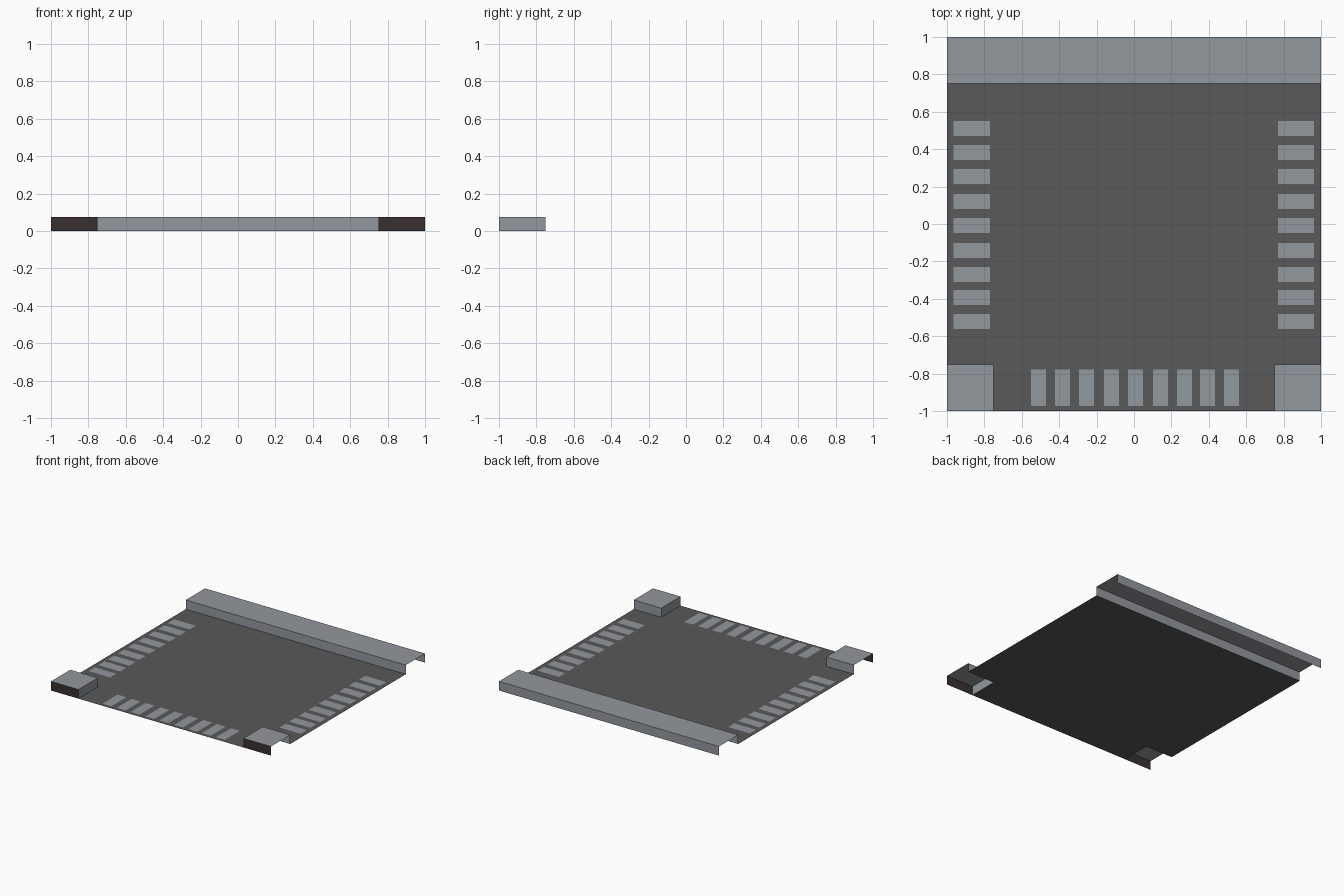
import bpy

if "Cube" in bpy.data.objects:
    bpy.data.objects.remove(bpy.data.objects["Cube"])


def material(name, rgb):
    m = bpy.data.materials.new(name)
    m.diffuse_color = (*rgb, 1)
    m.use_nodes = True
    m.node_tree.nodes["Principled BSDF"].inputs["Base Color"].default_value = m.diffuse_color
    return m


asphalt = material("dark asphalt", (0.100, 0.100, 0.103))
concrete = material("light concrete", (0.290, 0.315, 0.345))
soil = material("dark brown", (0.042, 0.030, 0.030))

H = 0.075   # kerb height
E = 0.75    # kerb inner edge


def make(name, quads, mats):
    """Object from (quad corners, material index) pairs."""
    verts, faces = [], []
    for q, _ in quads:
        faces.append(range(len(verts), len(verts) + 4))
        verts += q
    mesh = bpy.data.meshes.new(name)
    mesh.from_pydata(verts, [], [list(f) for f in faces])
    for m in mats:
        mesh.materials.append(m)
    for p, (_, i) in zip(mesh.polygons, quads):
        p.material_index = i
    ob = bpy.data.objects.new(name, mesh)
    bpy.context.collection.objects.link(ob)
    return ob


def flat(x0, x1, y0, y1, z):
    return [(x0, y0, z), (x1, y0, z), (x1, y1, z), (x0, y1, z)]


def wall(a, b):
    """Vertical kerb face, outward side on the right of a -> b."""
    return [(*a, 0), (*b, 0), (*b, H), (*a, H)]


# Road surface, stopping at the kerbs
make("road", [(flat(-1, 1, -E, E, 0), 0),
              (flat(-E, E, -1, -E, 0), 0)], [asphalt])

# Pavement strip along the back, open at its ends and underneath
make("back_pavement", [(flat(-1, 1, E, 1, H), 0),
                       (wall((-1, E), (1, E)), 0),
                       (wall((1, 1), (-1, 1)), 0)], [concrete])

# Corner pavements, open on the outer side, dark on the front
make("left_corner_pavement", [(flat(-1, -E, -1, -E, H), 0),
                              (wall((-E, -1), (-E, -E)), 0),
                              (wall((-E, -E), (-1, -E)), 0),
                              (wall((-1, -1), (-E, -1)), 1)], [concrete, soil])
make("right_corner_pavement", [(flat(E, 1, -1, -E, H), 0),
                               (wall((E, -E), (E, -1)), 0),
                               (wall((1, -E), (E, -E)), 0),
                               (wall((E, -1), (1, -1)), 1)], [concrete, soil])

# Crosswalk stripes on three sides
centres = [-0.511, -0.382, -0.254, -0.12, 0.008, 0.141, 0.27, 0.393, 0.521]
w, z = 0.04, 0.0015
make("left_crosswalk", [(flat(-0.965, -0.77, -c - w, -c + w, z), 0) for c in centres], [concrete])
make("right_crosswalk", [(flat(0.77, 0.962, -c - w, -c + w, z), 0) for c in centres], [concrete])
make("front_crosswalk", [(flat(c - w, c + w, -0.972, -0.778, z), 0) for c in centres], [concrete])
